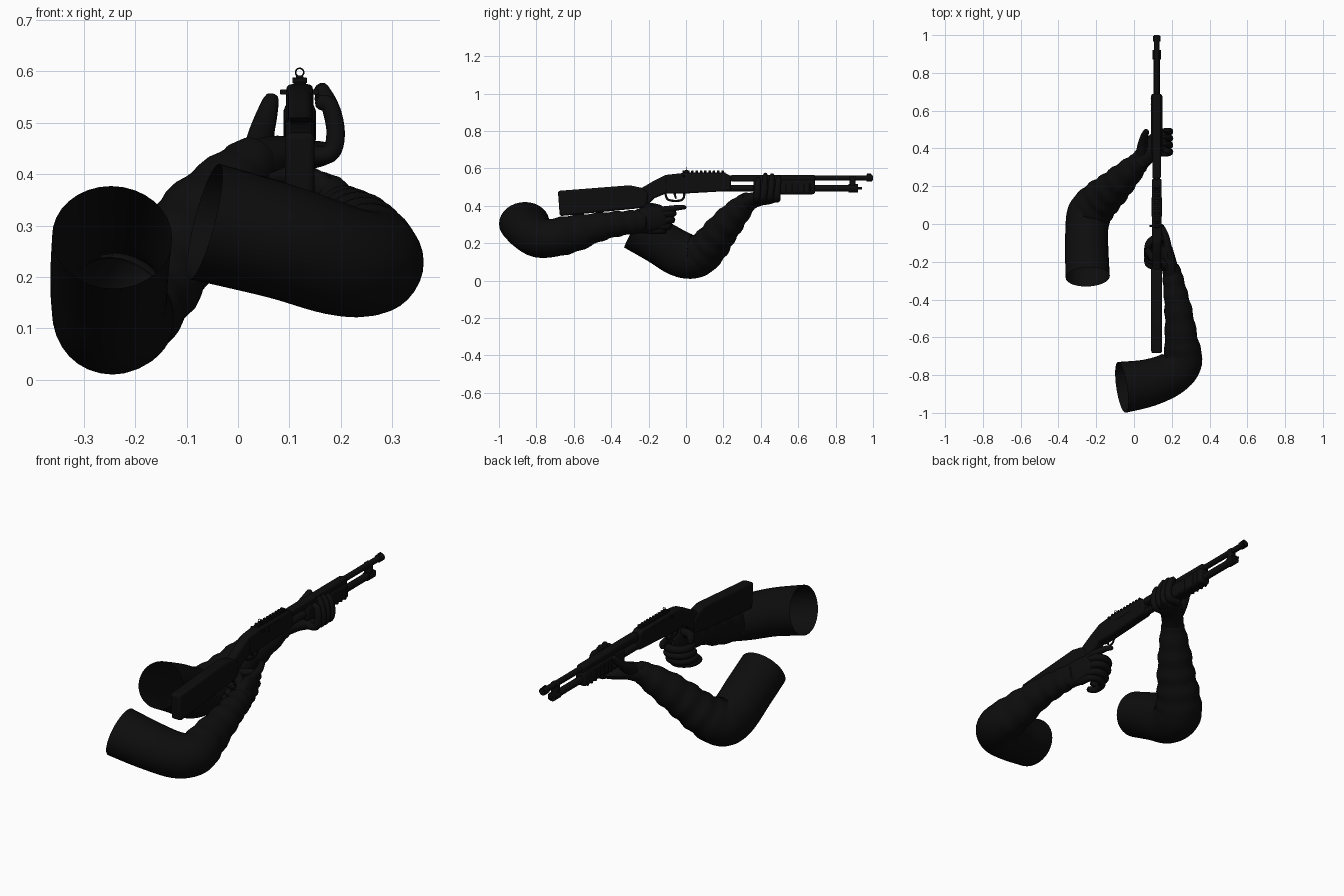
import bpy, bmesh, math
from mathutils import Vector

if "Cube" in bpy.data.objects:
    bpy.data.objects.remove(bpy.data.objects["Cube"])

BLACK = (0.004, 0.004, 0.004, 1)
black = bpy.data.materials.new("matte black")
black.diffuse_color = BLACK
black.use_nodes = True
shader = black.node_tree.nodes["Principled BSDF"]
shader.inputs["Base Color"].default_value = BLACK
shader.inputs["Roughness"].default_value = 0.9

GUN_X = 0.12
UP, ALONG = Vector((0, 0, 1)), Vector((0, 1, 0))


def finish(bm, name, smooth=True):
    bmesh.ops.recalc_face_normals(bm, faces=bm.faces)
    mesh = bpy.data.meshes.new(name)
    bm.to_mesh(mesh)
    bm.free()
    mesh.materials.append(black)
    obj = bpy.data.objects.new(name, mesh)
    bpy.context.collection.objects.link(obj)
    if smooth:
        bpy.ops.object.select_all(action='DESELECT')
        obj.select_set(True)
        bpy.context.view_layer.objects.active = obj
        bpy.ops.object.shade_smooth_by_angle()
    return obj


def spline(points, steps):
    """Catmull-Rom curve through points of any dimension."""
    pts = [points[0]] + list(points) + [points[-1]]
    out = []
    for a, b, c, d in zip(pts, pts[1:], pts[2:], pts[3:]):
        for k in range(steps):
            t = k / steps
            out.append([q + t / 2 * (r - p + t * (2 * p - 5 * q + 4 * r - s
                        + t * (3 * (q - r) + s - p)))
                        for p, q, r, s in zip(a, b, c, d)])
    return out + [list(points[-1])]


def limb(name, points, ref=UP, sides=20, steps=6, start_open=False, folds=0.0):
    """Rounded tube; each point is x, y, z, side radius, upright radius."""
    path = spline(points, steps)
    centres = [Vector(p[:3]) for p in path]
    bm = bmesh.new()
    rings = []

    def ring(centre, side, top, scale_a, scale_b):
        angles = [math.tau * k / sides for k in range(sides)]
        rings.append([bm.verts.new(centre + side * math.cos(a) * scale_a
                                   + top * math.sin(a) * scale_b) for a in angles])

    last = len(path) - 1
    for i, p in enumerate(path):
        tangent = (centres[min(i + 1, last)] - centres[max(i - 1, 0)]).normalized()
        side = tangent.cross(ref).normalized()
        top = side.cross(tangent)
        # cloth folds appear beyond the elbow
        fade = max(0, min(1, (i / last - 0.4) * 4))
        swell = 1 + folds * fade * math.sin(i * 1.5)
        a, b = p[3] * swell, p[4] * swell
        dome = min(a, b)
        caps = [(0.9, 0.44), (0.6, 0.8)]
        if i == 0 and not start_open:
            for depth, scale in ((0.95, 0.3), (0.6, 0.8)):
                ring(centres[i] - tangent * dome * depth, side, top, a * scale, b * scale)
        ring(centres[i], side, top, a, b)
        if i == last:
            for depth, scale in ((0.6, 0.8), (0.95, 0.3)):
                ring(centres[i] + tangent * dome * depth, side, top, a * scale, b * scale)
    for one, two in zip(rings, rings[1:]):
        for k in range(sides):
            j = (k + 1) % sides
            bm.faces.new((one[k], one[j], two[j], two[k]))
    if not start_open:
        bm.faces.new(rings[0])
    bm.faces.new(rings[-1])
    return finish(bm, name)


def rod(name, y0, y1, z, radius, sides=24):
    """Round bar lying along the gun."""
    bm = bmesh.new()
    bmesh.ops.create_cone(bm, cap_ends=True, segments=sides, radius1=radius,
                          radius2=radius, depth=y1 - y0)
    for v in bm.verts:
        v.co = Vector((GUN_X + v.co.x, (y0 + y1) / 2 + v.co.z, z + v.co.y))
    return finish(bm, name)


def plate(name, outline, half_width, bevel=0.006):
    """Side profile in y, z extruded across the gun."""
    bm = bmesh.new()
    face = bm.faces.new([bm.verts.new((GUN_X - half_width, y, z)) for y, z in outline])
    new = bmesh.ops.extrude_face_region(bm, geom=[face])["geom"]
    for v in new:
        if isinstance(v, bmesh.types.BMVert):
            v.co.x += 2 * half_width
    obj = finish(bm, name)
    mod = obj.modifiers.new("soft edges", 'BEVEL')
    mod.width, mod.segments = bevel, 3
    return obj


def block(name, y0, y1, z0, z1, half_width, bevel=0.002):
    return plate(name, [(y0, z0), (y1, z0), (y1, z1), (y0, z1)], half_width, bevel)


# Gun: stock, grip and receiver
plate("stock", [(-.685, .48), (-.3, .51), (-.24, .497), (-.2, .47), (-.21, .395),
                (-.27, .385), (-.675, .345)], .029, .012)
plate("grip", [(-.27, .495), (-.235, .497), (-.17, .535), (-.11, .565), (-.02, .572),
               (-.02, .475), (-.11, .465), (-.17, .44), (-.21, .4), (-.26, .39)], .023, .012)
plate("receiver", [(-.11, .565), (-.02, .575), (.21, .575), (.24, .56), (.24, .48),
                   (-.02, .465), (-.11, .465)], .026, .01)
block("ejection_port", .04, .14, .53, .56, .027, .001)

# Top rail with teeth and ring sight
block("rail", -.02, .21, .57, .579, .012)
for k in range(10):
    y = -.018 + k * .023
    block("rail_tooth", y, y + .013, .577, .588, .014, .001)
block("sight_base", -.005, .012, .575, .592, .007)
block("rear_pin", -.015, -.005, .555, .565, .038)
bpy.ops.mesh.primitive_torus_add(location=(GUN_X, .004, .598), rotation=(math.pi / 2, 0, 0),
                                 major_radius=.008, minor_radius=.0015,
                                 major_segments=20, minor_segments=8)
bpy.context.object.name = "ring_sight"
bpy.context.object.data.materials.append(black)

# Trigger and guard
limb("trigger_guard", [(GUN_X, y, z, .006, .004) for y, z in
     ((-.11, .465), (-.1, .437), (-.07, .427), (-.03, .429), (-.012, .445), (-.01, .47))],
     ref=Vector((1, 0, 0)), sides=10)
plate("trigger", [(-.07, .47), (-.055, .47), (-.05, .438), (-.058, .438)], .004, .001)

# Barrel, magazine tube and ribbed pump
rod("barrel", .2, 1.0, .549, .0145)
rod("muzzle_collar", .965, .995, .549, .019)
block("front_sight", .968, .99, .56, .574, .004)
rod("magazine_tube", .2, .91, .494, .018)
rod("magazine_cap", .87, .92, .494, .022)
rod("magazine_tip", .92, .942, .494, .006)
block("barrel_clamp", .875, .905, .485, .56, .017, .004)
block("pump", .36, .69, .462, .54, .03, .014)
for k in range(9):
    y = .4 + k * .032
    block("pump_rib", y, y + .014, .46, .53, .0315, .008)
block("barrel_shroud", .24, .69, .53, .566, .022, .009)

# Rear arm: open sleeve, bent elbow, forearm beside the stock
limb("rear_sleeve", [(-.065, -.865, .308, .136, .116), (.08, -.84, .27, .125, .112),
                     (.2, -.79, .232, .115, .108), (.255, -.72, .228, .107, .102),
                     (.25, -.61, .25, .088, .1), (.235, -.46, .288, .073, .076),
                     (.215, -.34, .307, .06, .066), (.2, -.25, .315, .05, .063)],
     sides=32, start_open=True, folds=.045)
limb("rear_palm", [(.2, -.28, .315, .042, .055), (.185, -.21, .325, .042, .072),
                   (.172, -.13, .335, .032, .064)])
for z, reach in ((.36, -.055), (.325, -.062), (.29, -.08), (.268, -.105)):
    limb("rear_finger", [(.18, reach - .09, z, .02, .019), (.17, reach - .03, z, .02, .019),
                         (.125, reach - .015, z, .019, .019), (.08, reach - .045, z, .018, .018),
                         (.072, reach - .1, z, .017, .017), (.095, reach - .12, z, .016, .016)],
         sides=14)
limb("rear_index_finger", [(.18, -.15, .375, .021, .02), (.172, -.08, .385, .018, .017),
                           (.155, -.03, .392, .015, .014), (.14, -.01, .392, .013, .012)],
     sides=14)
limb("rear_thumb", [(.18, -.23, .36, .026, .028), (.14, -.2, .392, .022, .022),
                    (.1, -.18, .396, .019, .019), (.072, -.14, .39, .016, .016)], sides=14)

# Forward arm: open sleeve, low elbow, forearm rising to the pump
limb("forward_sleeve", [(-.245, -.28, .277, .117, .112), (-.25, -.15, .21, .115, .118),
                        (-.25, -.03, .142, .113, .122), (-.235, .055, .13, .118, .114),
                        (-.185, .12, .178, .108, .1), (-.12, .18, .255, .094, .09),
                        (-.05, .25, .34, .078, .078), (.02, .32, .415, .058, .056)],
     sides=32, start_open=True, folds=.045)
limb("forward_palm", [(.01, .31, .41, .052, .05), (.07, .375, .435, .055, .04),
                      (.13, .43, .437, .062, .03), (.165, .44, .44, .055, .024)])
for k, top in enumerate((.55, .575, .572, .56)):
    y = .378 + k * .036
    limb("forward_finger", [(.13, y, .437, .019, .021), (.178, y, .44, .018, .02),
                            (.19, y + .004, .48, .018, .018), (.18, y + .008, .53, .017, .016),
                            (.162, y + .01, top - .01, .015, .012)],
         ref=ALONG, sides=14)
limb("forward_thumb", [(.04, .36, .435, .034, .034), (.045, .42, .475, .026, .026),
                       (.056, .465, .515, .021, .02), (.064, .488, .543, .016, .015)], sides=14)
